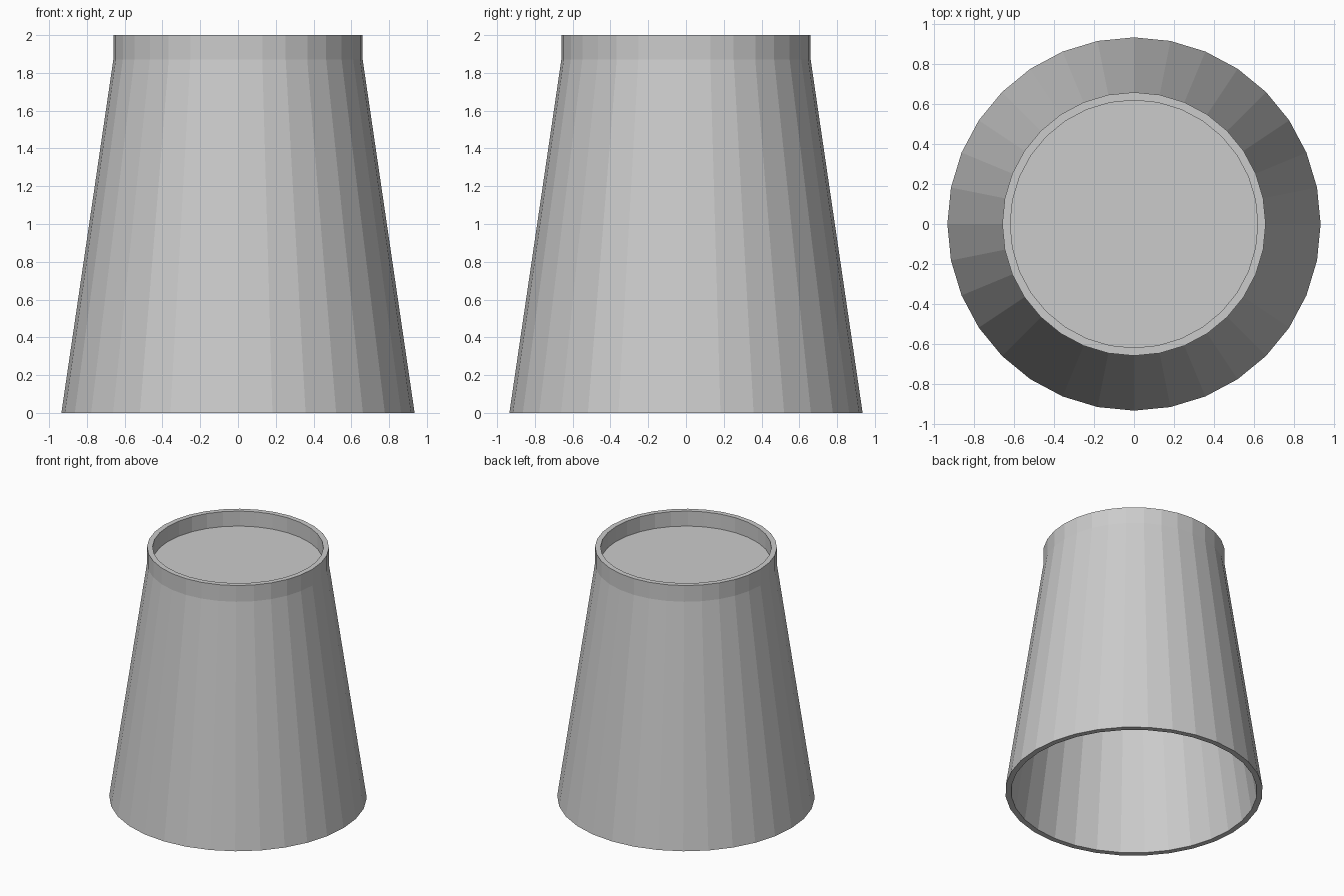
import bpy
import bmesh
from math import cos, sin, tau

SIDES = 32

default = bpy.data.objects.get("Cube")
if default:
    bpy.data.objects.remove(default)

grey = bpy.data.materials.new("light grey")
grey.use_nodes = True
colour = (0.6, 0.6, 0.6, 1)
grey.diffuse_color = colour
grey.node_tree.nodes["Principled BSDF"].inputs["Base Color"].default_value = colour


def lathe(name, profile):
    """Revolve a radius/height profile; both open ends are closed by a disc."""
    bm = bmesh.new()
    rings = [[bm.verts.new((r * cos(tau * i / SIDES), r * sin(tau * i / SIDES), z))
              for i in range(SIDES)] for r, z in profile]
    for low, high in zip(rings, rings[1:]):
        for i in range(SIDES):
            j = (i + 1) % SIDES
            bm.faces.new((low[i], low[j], high[j], high[i]))
    bm.faces.new(rings[0])
    bm.faces.new(rings[-1])
    bmesh.ops.recalc_face_normals(bm, faces=bm.faces)
    mesh = bpy.data.meshes.new(name)
    bm.to_mesh(mesh)
    bm.free()
    mesh.materials.append(grey)
    obj = bpy.data.objects.new(name, mesh)
    bpy.context.collection.objects.link(obj)
    return obj


# Upturned cup: inner ceiling, inner wall, lip, outer wall, collar, rim, recessed base
lathe("cup", [
    (0.62, 1.84),
    (0.893, 0),
    (0.935, 0),
    (0.66, 1.87),
    (0.66, 2),
    (0.62, 2),
    (0.62, 1.88),
])
